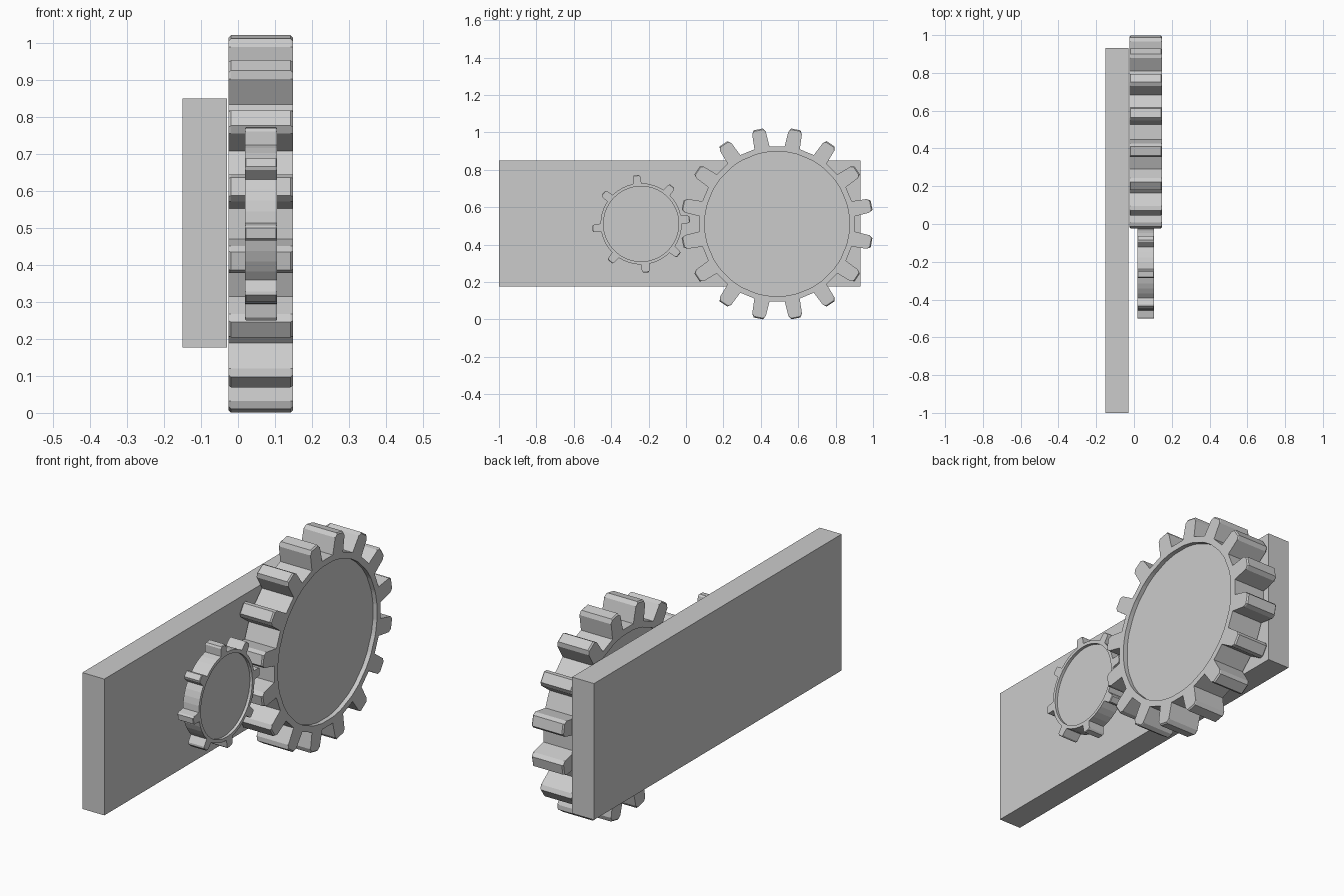
import bpy, bmesh, math

if "Cube" in bpy.data.objects:
    bpy.data.objects.remove(bpy.data.objects["Cube"])

grey = bpy.data.materials.new("plain grey")
grey.diffuse_color = (0.6, 0.6, 0.6, 1)
grey.use_nodes = True
grey.node_tree.nodes["Principled BSDF"].inputs["Base Color"].default_value = grey.diffuse_color


def finish(name, bm):
    bmesh.ops.recalc_face_normals(bm, faces=bm.faces)
    mesh = bpy.data.meshes.new(name)
    bm.to_mesh(mesh)
    bm.free()
    mesh.materials.append(grey)
    obj = bpy.data.objects.new(name, mesh)
    bpy.context.collection.objects.link(obj)
    return obj


def gear(name, cy, cz, x0, x1, teeth, offset, root, tip, rim, widths,
         shoulder, gap, recess, chamfer):
    """Gear on the x axis, lofted from floor to floor through the rim and teeth."""
    wb, ws, wt = widths  # half widths at base, shoulder and tip
    step = 2 * math.pi / teeth
    outline = []  # (angle, radius, is_tip)
    for i in range(teeth):
        mid = math.radians(offset) + i * step
        half = [(r, w, t) for r, w, t in
                ((root, wb, 0), (tip - shoulder, ws, 0), (tip, wt, 1))]
        for r, w, t in half:
            outline.append((mid - math.atan2(w, r), math.hypot(r, w), t))
        for r, w, t in reversed(half):
            outline.append((mid + math.atan2(w, r), math.hypot(r, w), t))
        start = mid + math.atan2(wb, root)
        span = step - 2 * math.atan2(wb, root)
        for g in range(1, gap):
            outline.append((start + span * g / gap, math.hypot(root, wb), 0))

    bm = bmesh.new()

    def loop(x, radius=None, cut=0):
        return [bm.verts.new((x, cy + math.cos(a) * (radius or r - cut * t),
                              cz + math.sin(a) * (radius or r - cut * t)))
                for a, r, t in outline]

    loops = [loop(x0 + recess, rim), loop(x0, rim),
             loop(x0, cut=chamfer), loop(x0 + chamfer),
             loop(x1 - chamfer), loop(x1, cut=chamfer),
             loop(x1, rim), loop(x1 - recess, rim)]
    n = len(outline)
    for a, b in zip(loops, loops[1:]):
        for i in range(n):
            j = (i + 1) % n
            bm.faces.new((a[i], a[j], b[j], b[i]))
    bm.faces.new(loops[0])
    bm.faces.new(loops[-1])
    return finish(name, bm)


# Backing plate
bm = bmesh.new()
bmesh.ops.create_cube(bm, size=1)
bmesh.ops.scale(bm, vec=(0.12, 1.932, 0.673), verts=bm.verts)
bmesh.ops.translate(bm, vec=(-0.09, -0.034, 0.513), verts=bm.verts)
finish("backing_plate", bm)

# Large gear with 16 teeth
gear("large_gear", 0.487, 0.511, -0.025, 0.148, 16, 11.25, 0.415, 0.515, 0.387,
     (0.041, 0.037, 0.025), 0.02, 1, 0.022, 0.006)

# Small gear with 8 teeth
gear("small_gear", -0.24, 0.511, 0.019, 0.106, 8, 5.6, 0.216, 0.261, 0.201,
     (0.023, 0.020, 0.014), 0.008, 4, 0.014, 0.003)
